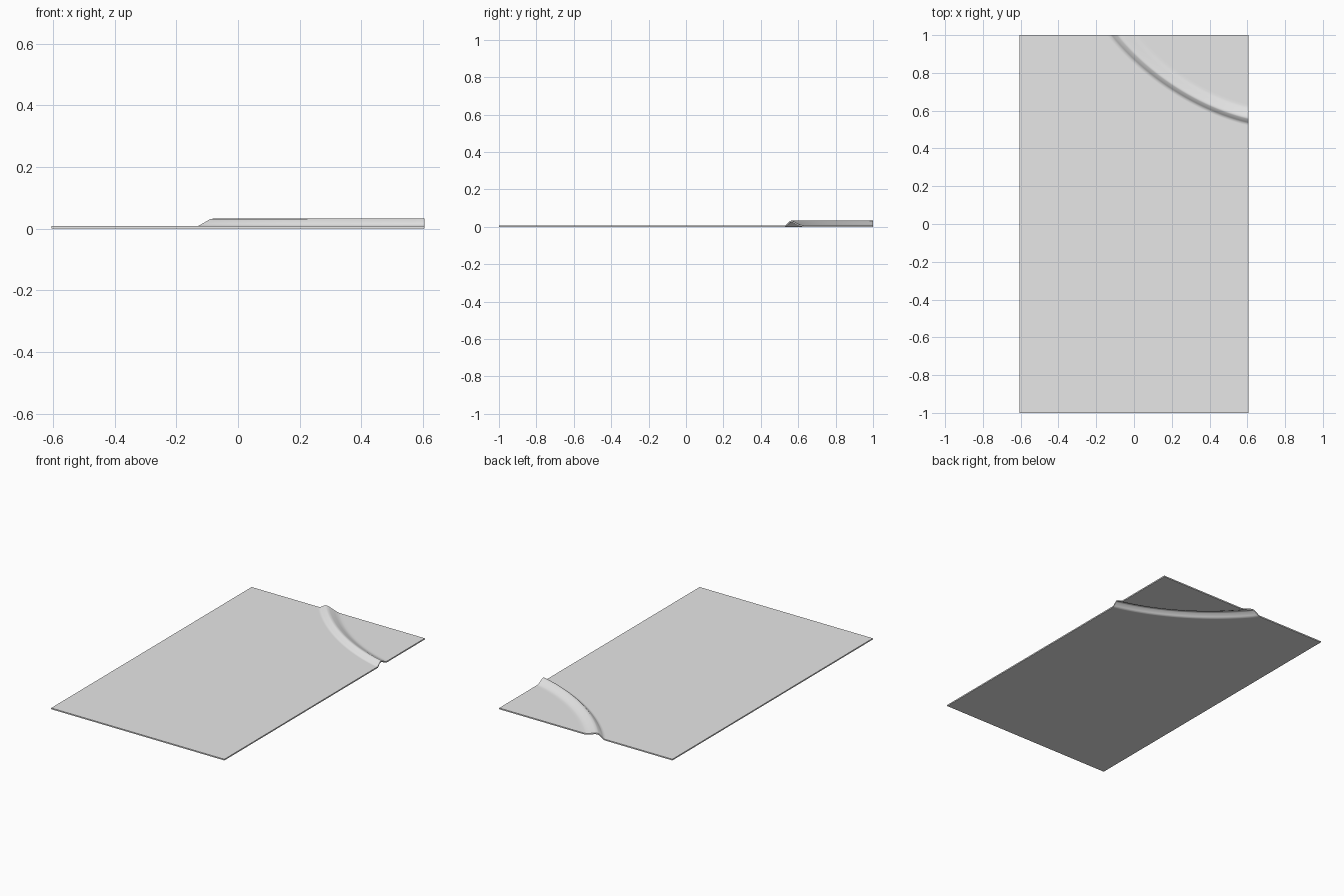
import bpy, bmesh, math
from mathutils import Vector
from mathutils.geometry import interpolate_bezier

cube = bpy.data.objects.get("Cube")
if cube:
    bpy.data.objects.remove(cube, do_unlink=True)

HALF_X, HALF_Y, THICK = 0.605, 1.0, 0.008
corner = Vector((HALF_X, HALF_Y, 0))

# Plain grey sheet material
grey = bpy.data.materials.new("plain_grey")
grey.use_nodes = True
grey.diffuse_color = (0.8, 0.8, 0.8, 1)
grey.node_tree.nodes["Principled BSDF"].inputs["Base Color"].default_value = (0.8, 0.8, 0.8, 1)

# Crest line of the curved fold, from the back edge to the side edge
crest = interpolate_bezier(Vector((-0.083, HALF_Y, 0)), Vector((0.085, 0.79, 0)),
                           Vector((0.35, 0.62, 0)), Vector((HALF_X, 0.56, 0)), 25)

# Fold cross-section: (scale about the corner, height)
section = [(1.09, 0), (1.068, 0), (1.05, 0.007), (1.012, 0.0225), (0.995, 0.0245),
           (0.97, 0.021), (0.92, 0.009), (0.885, 0.002), (0.86, 0), (0.83, 0)]

bm = bmesh.new()
rows = [[bm.verts.new(corner + (p - corner) * s + Vector((0, 0, h))) for p in crest]
        for s, h in section]

# Curved fold strips
for a, b in zip(rows, rows[1:]):
    for i in range(len(crest) - 1):
        bm.faces.new((a[i], a[i + 1], b[i + 1], b[i]))

# Flat main area and flat corner flap
main = [bm.verts.new(c) for c in ((HALF_X, -HALF_Y, 0), (-HALF_X, -HALF_Y, 0), (-HALF_X, HALF_Y, 0))]
bm.faces.new(rows[0] + main)
bm.faces.new(rows[-1] + [bm.verts.new(corner)])

# Give the sheet its thickness
top = bmesh.ops.extrude_face_region(bm, geom=bm.faces[:], use_keep_orig=True)
bmesh.ops.translate(bm, vec=(0, 0, THICK),
                    verts=[g for g in top["geom"] if isinstance(g, bmesh.types.BMVert)])
bmesh.ops.recalc_face_normals(bm, faces=bm.faces[:])
for face in bm.faces:
    face.smooth = True

mesh = bpy.data.meshes.new("folded_sheet")
bm.to_mesh(mesh)
bm.free()
mesh.set_sharp_from_angle(angle=math.radians(45))
mesh.materials.append(grey)
sheet = bpy.data.objects.new("folded_sheet", mesh)
bpy.context.collection.objects.link(sheet)
